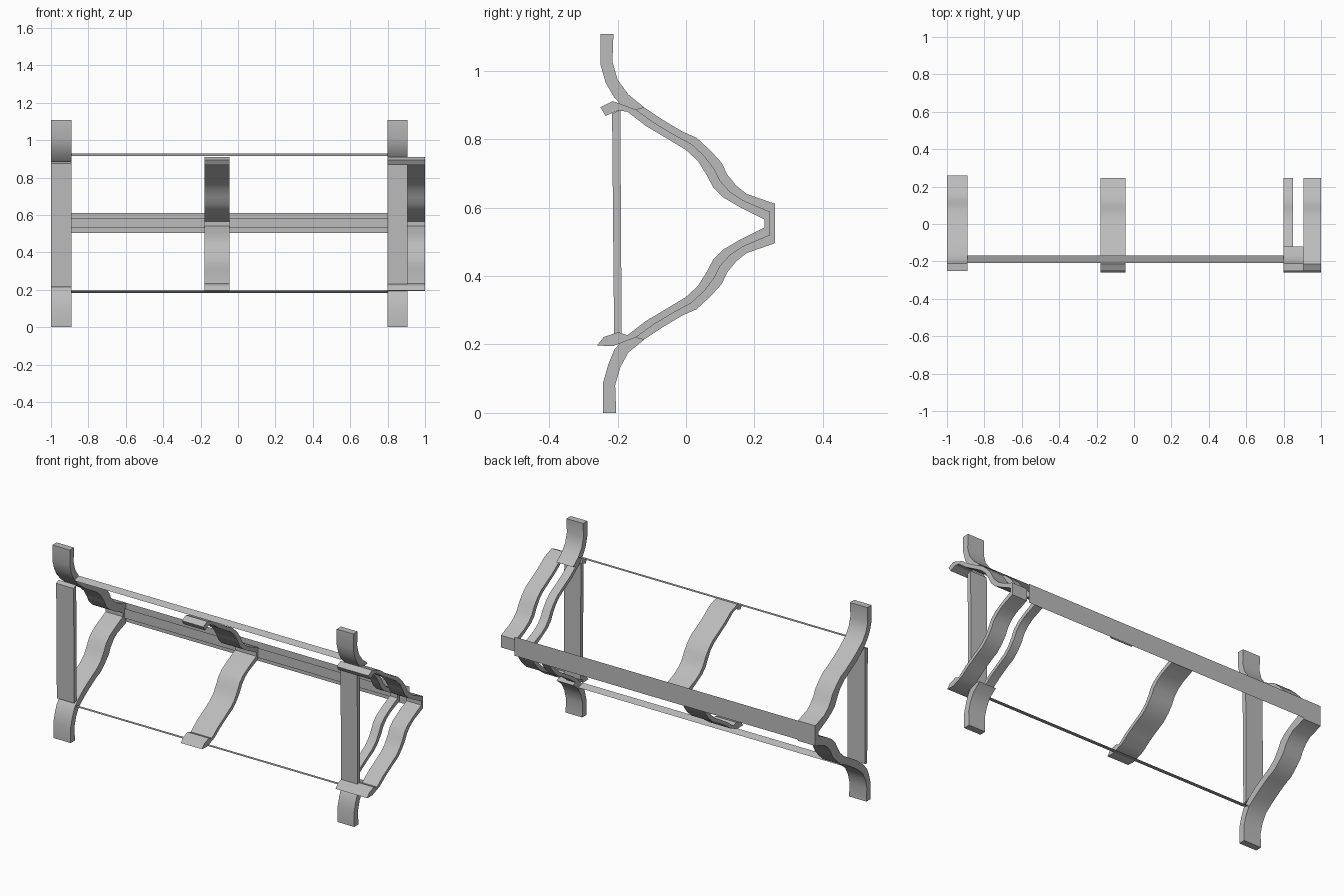
import bpy, bmesh, math

if "Cube" in bpy.data.objects:
    bpy.data.objects.remove(bpy.data.objects["Cube"])

MID_Z = 0.5535
gray = bpy.data.materials.new("plain gray")
gray.diffuse_color = (0.5, 0.5, 0.5, 1)
gray.use_nodes = True
gray.node_tree.nodes["Principled BSDF"].inputs["Base Color"].default_value = gray.diffuse_color

# Upper half of the wavy side profile (y, z), back and front edges
OUTER = [(-.212, 1.107), (-.215, 1.026), (-.20, .974), (-.168, .93), (-.121, .892),
         (-.069, .857), (-.01, .822), (.031, .804), (.072, .766), (.104, .731),
         (.121, .696), (.147, .664), (.177, .64), (.26, .611)]
INNER = [(-.25, 1.107), (-.25, 1.018), (-.235, .965), (-.209, .921), (-.171, .88),
         (-.118, .839), (-.054, .801), (-.001, .769), (.034, .737), (.06, .696),
         (.08, .658), (.11, .629), (.156, .602), (.23, .565)]
MIDDLE = [((a[0] + b[0]) / 2, (a[1] + b[1]) / 2) for a, b in zip(OUTER, INNER)]


def flip(points):
    """Mirror profile points to the lower half; the feet sit slightly further back."""
    return [(y + (.008 if z > .96 else 0), 2 * MID_Z - z) for y, z in points]


def finish(name, bm):
    bmesh.ops.recalc_face_normals(bm, faces=bm.faces)
    me = bpy.data.meshes.new(name)
    bm.to_mesh(me)
    bm.free()
    me.materials.append(gray)
    ob = bpy.data.objects.new(name, me)
    bpy.context.collection.objects.link(ob)
    bpy.ops.object.select_all(action='DESELECT')
    ob.select_set(True)
    bpy.context.view_layer.objects.active = ob
    bpy.ops.object.shade_smooth_by_angle(angle=math.radians(30))
    return ob


def band(name, back, front, x0, x1):
    """Solid band between two matching edge lines, extruded along x."""
    bm = bmesh.new()
    rings = [[bm.verts.new((x, *p)) for x, p in ((x0, a), (x1, a), (x1, b), (x0, b))]
             for a, b in zip(back, front)]
    for r, s in zip(rings, rings[1:]):
        for i in range(4):
            j = (i + 1) % 4
            bm.faces.new((r[i], r[j], s[j], s[i]))
    bm.faces.new(rings[0])
    bm.faces.new(rings[-1])
    return finish(name, bm)


def sheet(name, a, b, x0, x1):
    """Single flat strip along x."""
    bm = bmesh.new()
    bm.faces.new([bm.verts.new((x, *p)) for x, p in ((x0, a), (x1, a), (x1, b), (x0, b))])
    return finish(name, bm)


# Lips at the front ends of the strips
LIP_BACK = [(-.25, .893), (-.214, .911)]
LIP_FRONT = [(-.235, .868), (-.198, .884)]
LOW_BACK = [(-.26, .197), (-.214, .195)]
LOW_FRONT = [(-.24, .222), (-.198, .236)]

# Left end frame: whole wavy bracket with both feet
band("left_bracket", OUTER + flip(OUTER)[::-1], INNER + flip(INNER)[::-1], -1, -.89)

# Right end feet
band("right_upper_foot", OUTER[:5], INNER[:5], .80, .905)
band("right_lower_foot", flip(OUTER[:5]), flip(INNER[:5]), .80, .905)

# Thin inner strips: the middle one, the outer right one and the narrow right one
for name, x0, x1 in (("middle_strip", -.18, -.045), ("outer_right_strip", .905, 1)):
    back = LIP_BACK + MIDDLE[4:] + flip(MIDDLE[4:])[::-1] + LOW_BACK[::-1]
    front = LIP_FRONT + INNER[4:] + flip(INNER[4:])[::-1] + LOW_FRONT[::-1]
    band(name, back, front, x0, x1)
band("narrow_right_strip", MIDDLE[3:] + flip(MIDDLE[3:])[::-1],
     INNER[3:] + flip(INNER[3:])[::-1], .80, .85)

# Lips on the right foot
band("right_upper_lip", LIP_BACK, LIP_FRONT, .80, .905)
band("right_lower_lip", LOW_BACK, LOW_FRONT, .80, .905)

# Upright posts
for name, x0, x1 in (("left_post", -1, -.89), ("right_post", .80, .905)):
    band(name, [(-.192, .885), (-.188, .222)], [(-.216, .875), (-.21, .215)], x0, x1)

# Back beam: outer and inner face
sheet("back_beam_outer", (.26, .611), (.26, .503), -.89, .905)
sheet("back_beam_inner", (.243, .585), (.243, .53), -.89, .80)

# Thin front rails
sheet("upper_rail", (-.209, .916), (-.168, .929), -.89, .80)
sheet("lower_rail", (-.209, .197), (-.168, .184), -.89, .80)
